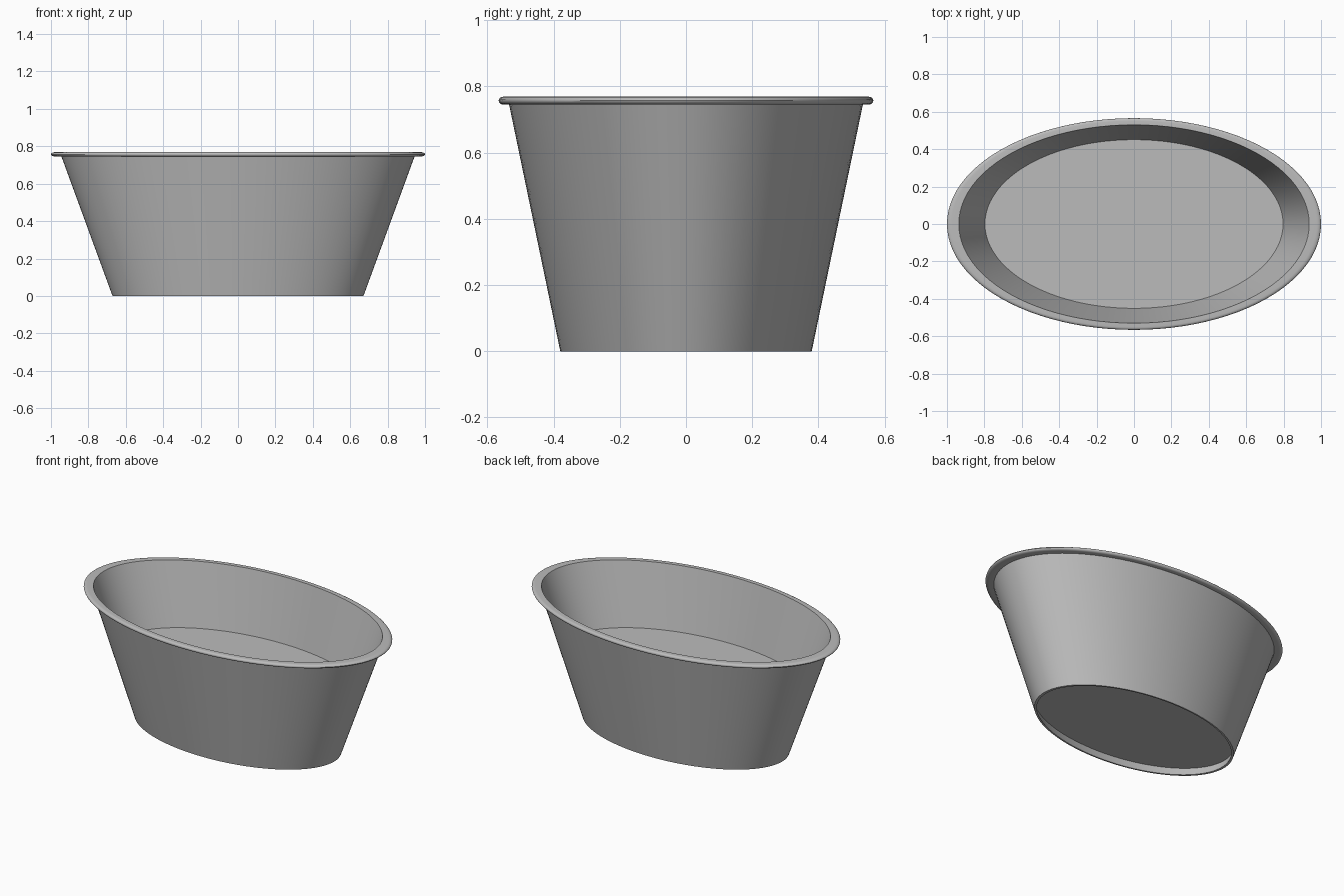
import bpy, bmesh, math

if "Cube" in bpy.data.objects:
    bpy.data.objects.remove(bpy.data.objects["Cube"])

SEGMENTS = 96
DEPTH_RATIO = 0.566   # oval depth over width

grey = bpy.data.materials.new("grey")
grey.diffuse_color = (0.5, 0.5, 0.5, 1)
grey.use_nodes = True
grey.node_tree.nodes["Principled BSDF"].inputs["Base Color"].default_value = grey.diffuse_color


def oval_lathe(name, profile):
    """Sweep a (half width, height) profile round an oval, capping both ends."""
    bm = bmesh.new()
    rings = []
    for r, z in profile:
        rings.append([bm.verts.new((r * math.cos(a), DEPTH_RATIO * r * math.sin(a), z))
                      for a in (2 * math.pi * i / SEGMENTS for i in range(SEGMENTS))])
    for low, high in zip(rings, rings[1:]):
        for i in range(SEGMENTS):
            j = (i + 1) % SEGMENTS
            bm.faces.new((low[i], low[j], high[j], high[i]))
    bm.faces.new(rings[0][::-1])
    bm.faces.new(rings[-1])
    bmesh.ops.recalc_face_normals(bm, faces=bm.faces)
    mesh = bpy.data.meshes.new(name)
    bm.to_mesh(mesh)
    bm.free()
    mesh.materials.append(grey)
    obj = bpy.data.objects.new(name, mesh)
    bpy.context.collection.objects.link(obj)
    bpy.context.view_layer.objects.active = obj
    obj.select_set(True)
    bpy.ops.object.shade_smooth_by_angle(angle=math.radians(35))
    obj.select_set(False)
    return obj


# Rounded outer edge of the rolled lip
lip = [(0.975 + 0.025 * math.cos(t), 0.757 + 0.012 * math.sin(t))
       for t in (math.radians(-90 + 22.5 * k) for k in range(9))]

# Recessed underside, foot, outer wall, lip, inner wall and raised floor
oval_lathe("tub", [(0.672, 0.05), (0.655, 0.0), (0.671, 0.0), (0.944, 0.745)]
           + lip + [(0.937, 0.769), (0.797, 0.39)])
